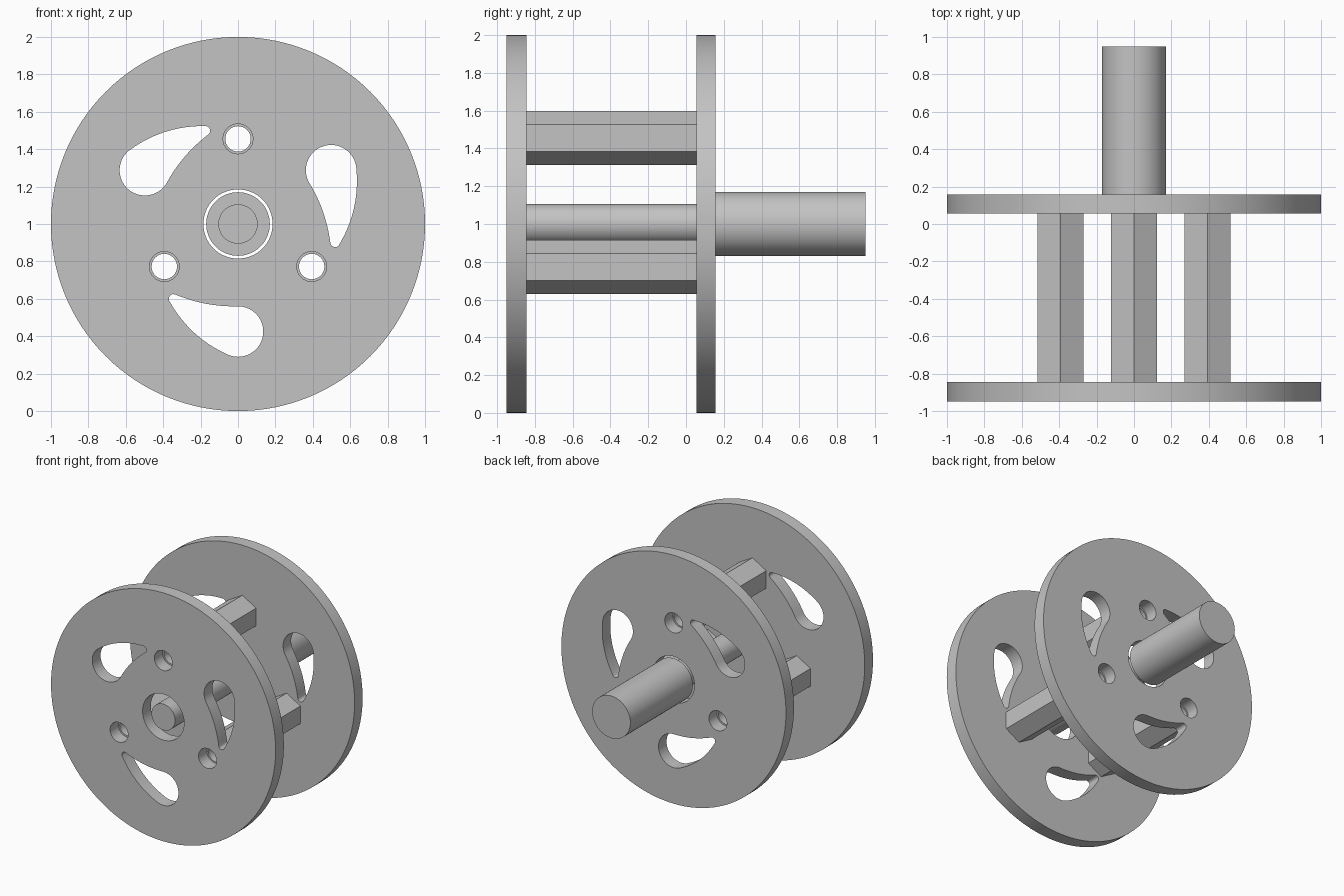
import bpy
import bmesh
from math import radians, cos, sin, pi
from mathutils import Vector, Matrix

cube = bpy.data.objects.get("Cube")
if cube:
    bpy.data.objects.remove(cube)

grey = bpy.data.materials.new("machined grey")
grey.use_nodes = True
colour = (0.55, 0.55, 0.55, 1)
grey.diffuse_color = colour
grey.node_tree.nodes["Principled BSDF"].inputs["Base Color"].default_value = colour

AXIS_Z = 1.0
SPOKES = [radians(a) for a in (90, 210, 330)]


def arc(cx, cy, r, start, end, steps):
    angles = [radians(start + (end - start) * i / steps) for i in range(steps + 1)]
    return [Vector((cx + r * cos(a), cy + r * sin(a))) for a in angles]


def circle(r, cx=0, cy=0, sides=64, start=0):
    return arc(cx, cy, r, start, start + 360, sides)[:-1]


def bend(a, control, b, steps=12):
    """Interior points of a quadratic curve from a to b."""
    c = Vector(control)
    ts = [i / steps for i in range(1, steps)]
    return [a * (1 - t) ** 2 + c * 2 * t * (1 - t) + b * t * t for t in ts]


def extrude(name, loops, y0, y1):
    """Fill an outline (with holes) in the XZ plane and extrude it along Y."""
    curve = bpy.data.curves.new(name, 'CURVE')
    curve.dimensions = '2D'
    curve.fill_mode = 'BOTH'
    curve.extrude = (y1 - y0) / 2
    for loop in loops:
        spline = curve.splines.new('POLY')
        spline.points.add(len(loop) - 1)
        for point, co in zip(spline.points, loop):
            point.co = (co.x, co.y, 0, 1)
        spline.use_cyclic_u = True
    temp = bpy.data.objects.new(name + " outline", curve)
    bpy.context.collection.objects.link(temp)
    graph = bpy.context.evaluated_depsgraph_get()
    mesh = bpy.data.meshes.new_from_object(temp.evaluated_get(graph))
    bpy.data.objects.remove(temp)

    bm = bmesh.new()
    bm.from_mesh(mesh)
    bmesh.ops.remove_doubles(bm, verts=bm.verts, dist=0.0001)
    bmesh.ops.recalc_face_normals(bm, faces=bm.faces)
    bm.transform(Matrix.Translation((0, (y0 + y1) / 2, AXIS_Z)) @ Matrix.Rotation(pi / 2, 4, 'X'))
    bm.to_mesh(mesh)
    bm.free()
    mesh.materials.clear()
    mesh.materials.append(grey)
    obj = bpy.data.objects.new(name, mesh)
    bpy.context.collection.objects.link(obj)
    bpy.ops.object.select_all(action='DESELECT')
    obj.select_set(True)
    bpy.context.view_layer.objects.active = obj
    bpy.ops.object.shade_smooth_by_angle(angle=radians(30))
    return obj


# Teardrop window: round end, outer bend, small tip, inner bend
big = arc(0, -0.575, 0.135, 90, -115, 32)
tip = arc(-0.345, -0.4, 0.025, 205, 70, 8)
teardrop = (big + bend(big[-1], (-0.26, -0.605), tip[0])
            + tip + bend(tip[-1], (-0.17, -0.445), big[0]))

# Flange outline with centre bore, bolt holes and teardrop windows
flange = [circle(1.0, sides=128), circle(0.185)]
for i, a in enumerate(SPOKES):
    flange.append(circle(0.08, 0.455 * cos(a), 0.455 * sin(a), 32))
    turn = Matrix.Rotation(i * 2 * pi / 3, 2)
    flange.append([turn @ p for p in teardrop])

extrude("front_flange", flange, -0.95, -0.845)
extrude("back_flange", flange, 0.055, 0.157)

# Hexagonal spacers with through bores
for name, a in zip(("top_spacer", "right_spacer", "left_spacer"), SPOKES):
    cx, cy = 0.455 * cos(a), 0.455 * sin(a)
    extrude(name, [circle(0.142, cx, cy, 6, 90), circle(0.068, cx, cy, 32)], -0.845, 0.055)

# Stepped shaft
extrude("thin_shaft", [circle(0.105)], -0.95, 0.157)
extrude("thick_shaft", [circle(0.17)], 0.157, 0.95)
